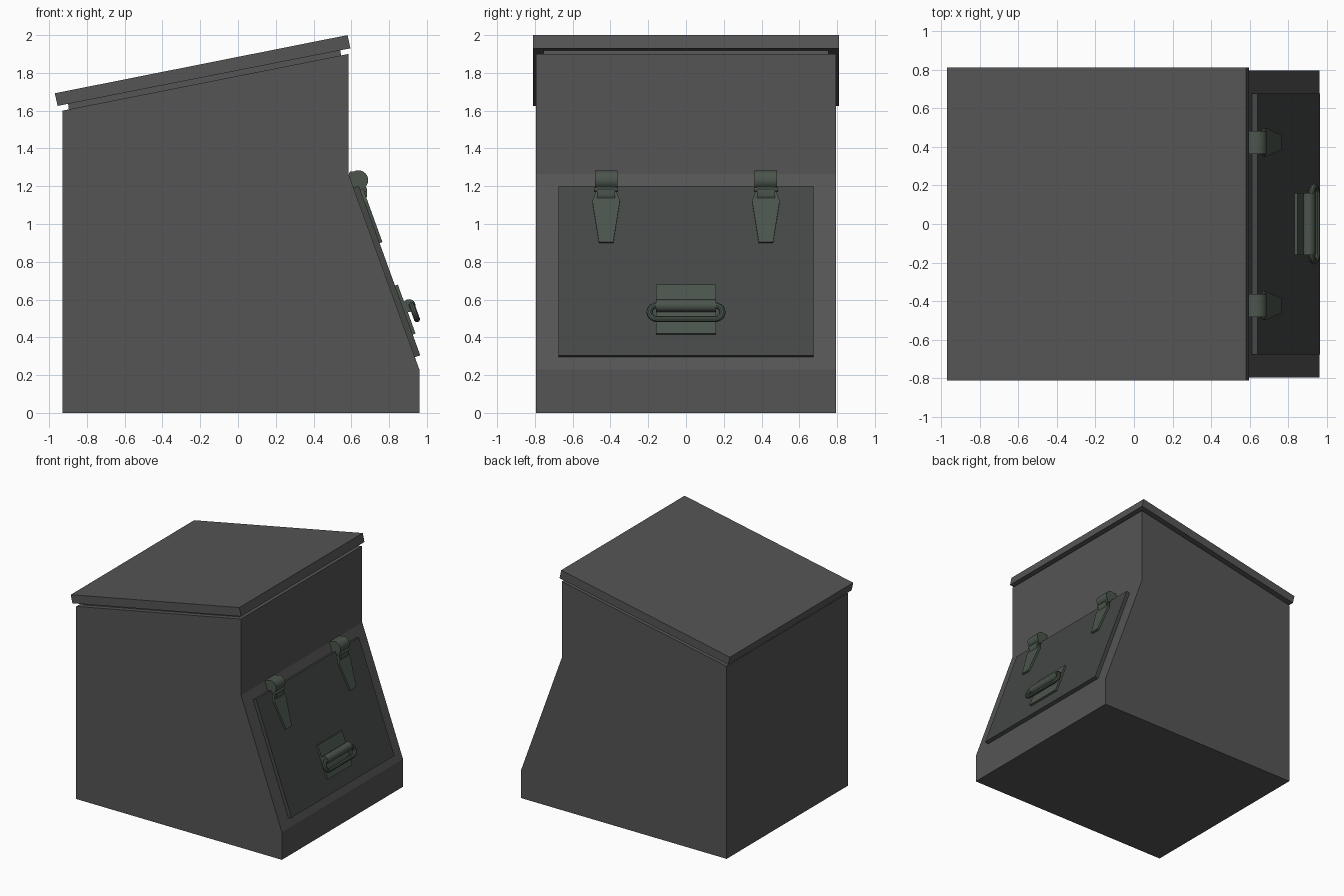
import bpy, bmesh
from math import sin, cos, pi, radians
from mathutils import Vector

if "Cube" in bpy.data.objects:
    bpy.data.objects.remove(bpy.data.objects["Cube"])


def material(name, rgb):
    m = bpy.data.materials.new(name)
    m.diffuse_color = (*rgb, 1)
    m.use_nodes = True
    m.node_tree.nodes["Principled BSDF"].inputs["Base Color"].default_value = m.diffuse_color
    return m


shell = material("dark_grey", (0.09, 0.09, 0.09))
panel = material("charcoal_green", (0.058, 0.064, 0.06))
metal = material("green_metal", (0.07, 0.09, 0.072))


def finish(name, bm, mat, smooth=False):
    bmesh.ops.recalc_face_normals(bm, faces=bm.faces)
    me = bpy.data.meshes.new(name)
    bm.to_mesh(me)
    bm.free()
    me.materials.append(mat)
    ob = bpy.data.objects.new(name, me)
    bpy.context.collection.objects.link(ob)
    if smooth:
        bpy.ops.object.select_all(action='DESELECT')
        ob.select_set(True)
        bpy.context.view_layer.objects.active = ob
        bpy.ops.object.shade_smooth_by_angle(angle=radians(35))
    return ob


def extrude(name, pts, vec, mat, smooth=False):
    bm = bmesh.new()
    face = bm.faces.new([bm.verts.new(p) for p in pts])
    res = bmesh.ops.extrude_face_region(bm, geom=[face], use_keep_orig=True)
    moved = [v for v in res['geom'] if isinstance(v, bmesh.types.BMVert)]
    bmesh.ops.translate(bm, vec=Vector(vec), verts=moved)
    return finish(name, bm, mat, smooth)


def prism(name, xz, half, mat, y=0, smooth=False):
    return extrude(name, [(a, y - half, b) for a, b in xz], (0, 2 * half, 0), mat, smooth)


def arc(cx, cz, r, a0, a1, n):
    return [(cx + r * cos(radians(a0 + (a1 - a0) * i / n)),
             cz + r * sin(radians(a0 + (a1 - a0) * i / n))) for i in range(n + 1)]


# Sloped front: s runs down the slope, n points outwards
ORIGIN = Vector((0.585, 0, 1.265))
DOWN = Vector((0.375, 0, -1.035)).normalized()
OUT = Vector((-DOWN.z, 0, DOWN.x))


def on_slope(s, n, y):
    return ORIGIN + DOWN * s + OUT * n + Vector((0, y, 0))


def slope_plate(name, sy, n0, n1, mat, y=0):
    return extrude(name, [on_slope(s, n0, y + w) for s, w in sy], OUT * (n1 - n0), mat)


def rect(s0, s1, half):
    return [(s0, -half), (s1, -half), (s1, half), (s0, half)]


# Bin body, lid seal and lid
prism("body", [(-0.93, 0), (0.96, 0), (0.96, 0.23), (0.585, 1.265), (0.585, 1.90), (-0.93, 1.60)],
      0.795, shell)
prism("lid_seal", [(-0.895, 1.60), (0.547, 1.885), (0.54, 1.925), (-0.90, 1.64)], 0.755, shell)
prism("lid", [(-0.955, 1.625), (0.595, 1.93), (0.58, 2.0), (-0.97, 1.692)], 0.81, shell)

# Door
slope_plate("door", rect(0.078, 1.032, 0.675), -0.005, 0.03, panel)

# Hinges
for side, y in (("left", -0.423), ("right", 0.423)):
    barrel = [(0.60, 1.20), (0.637, 1.18)] + arc(0.637, 1.232, 0.052, -80, 120, 16) + [(0.592, 1.277), (0.583, 1.255)]
    prism("hinge_barrel_" + side, barrel, 0.06, metal, y, True)
    prism("hinge_link_" + side,
          [(0.63, 1.21), (0.67, 1.205), (0.684, 1.185), (0.684, 1.15), (0.672, 1.115), (0.645, 1.13)],
          0.048, metal, y)
    for k in (-1, 1):
        prism("hinge_pin_" + side, arc(0.672, 1.183, 0.011, 0, 330, 11), 0.01, metal, y + k * 0.053, True)
    slope_plate("hinge_strap_" + side,
                [(0.10, -0.05), (0.168, -0.073), (0.40, -0.038), (0.40, 0.038), (0.168, 0.073), (0.10, 0.05)],
                0.028, 0.046, metal, y)

# Handle plate and the sleeve that holds the ring
slope_plate("handle_plate", rect(0.64, 0.915, 0.16), 0.028, 0.046, metal)
prism("handle_sleeve", arc(0.906, 0.568, 0.034, 0, 337.5, 15), 0.16, metal, 0, True)

# Oval pull ring: a round section swept along a stadium path
centre = Vector((0.934, 0, 0.533))
bm = bmesh.new()
R, L, r, SEG, SIDES = 0.039, 0.154, 0.0165, 10, 10
rings = []
for end in (1, -1):
    for i in range(SEG + 1):
        a = -pi / 2 + pi * i / SEG + (0 if end == 1 else pi)
        radial = Vector((0, 1, 0)) * cos(a) - DOWN * sin(a)
        mid = centre + Vector((0, end * L, 0)) + radial * R
        rings.append([bm.verts.new(mid + radial * r * cos(2 * pi * j / SIDES) + OUT * r * sin(2 * pi * j / SIDES))
                      for j in range(SIDES)])
for i, ring in enumerate(rings):
    nxt = rings[(i + 1) % len(rings)]
    for j in range(SIDES):
        k = (j + 1) % SIDES
        bm.faces.new((ring[j], ring[k], nxt[k], nxt[j]))
finish("handle_ring", bm, metal, True)
